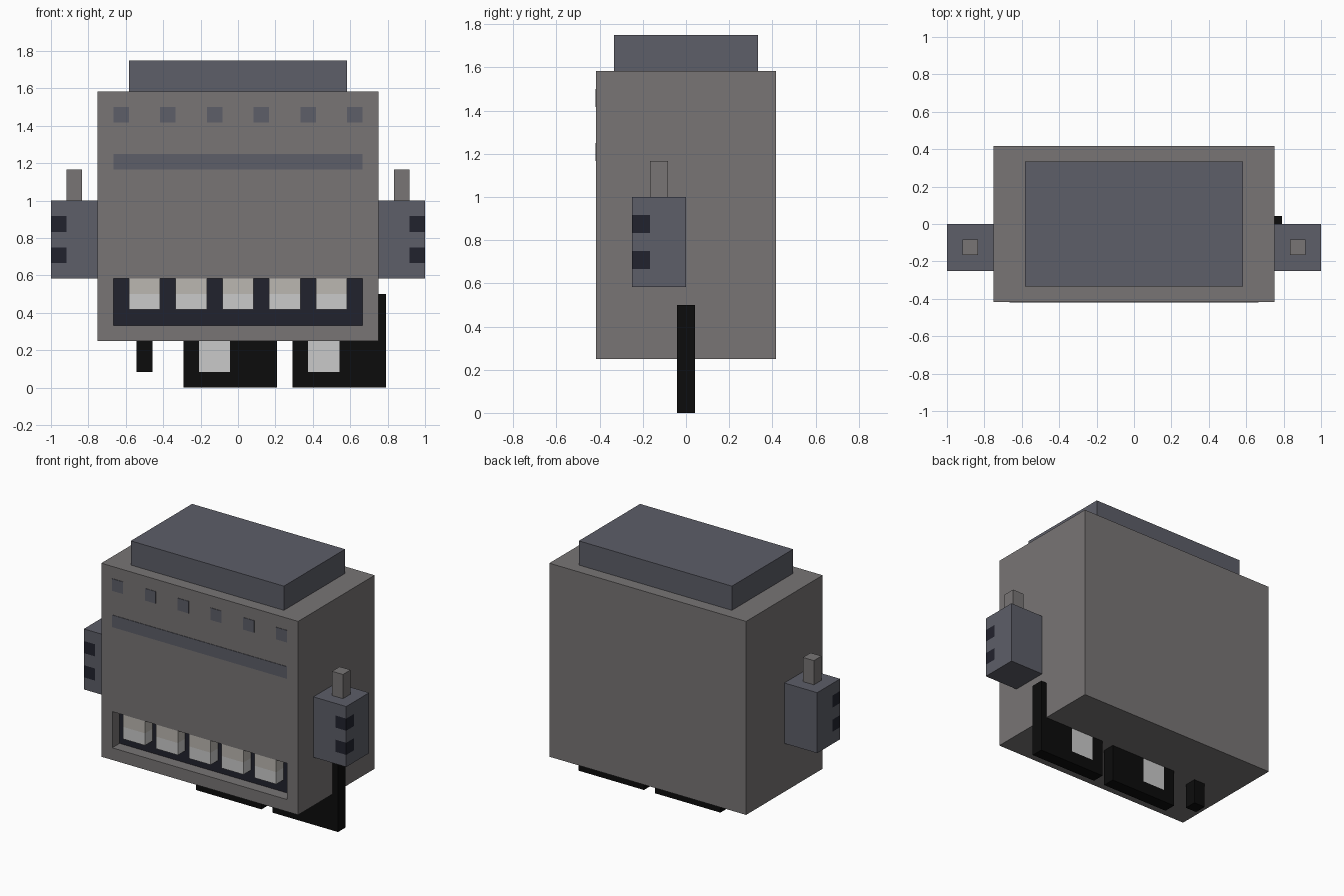
import bpy, bmesh
from mathutils import Vector

if "Cube" in bpy.data.objects:
    bpy.data.objects.remove(bpy.data.objects["Cube"])

U = 1 / 12  # the model sits on a grid of 24 cells across


def srgb(c):
    c /= 255
    return c / 12.92 if c <= 0.04045 else ((c + 0.055) / 1.055) ** 2.4


def material(name, r, g, b):
    m = bpy.data.materials.new(name)
    m.diffuse_color = (srgb(r), srgb(g), srgb(b), 1)
    m.use_nodes = True
    m.node_tree.nodes["Principled BSDF"].inputs["Base Color"].default_value = m.diffuse_color
    return m


grey = material("warm_grey", 120, 117, 117)
slate = material("slate", 93, 94, 104)
navy = material("dark_navy", 33, 34, 45)
black = material("black", 12, 12, 12)
light = material("light_grey", 202, 202, 202)
beige = material("beige_grey", 187, 183, 177)


def box(name, x, y, z, mats, cuts=(), rule=None):
    """Box from (min, max) ranges in cells; cuts are (axis, cell) planes;
    rule(face centre in cells) picks the material index."""
    bm = bmesh.new()
    bmesh.ops.create_cube(bm, size=1)
    for v in bm.verts:
        v.co = [(r[0] + r[1]) / 2 + c * abs(r[1] - r[0]) for c, r in zip(v.co, (x, y, z))]
    for axis, at in cuts:
        co, no = Vector(), Vector()
        co[axis], no[axis] = at, 1
        bmesh.ops.bisect_plane(bm, geom=bm.verts[:] + bm.edges[:] + bm.faces[:],
                               plane_co=co, plane_no=no)
    if rule:
        for f in bm.faces:
            f.material_index = int(rule(f.calc_center_median()))
    bmesh.ops.scale(bm, vec=(U, U, U), verts=bm.verts)
    me = bpy.data.meshes.new(name)
    bm.to_mesh(me)
    bm.free()
    for m in mats:
        me.materials.append(m)
    ob = bpy.data.objects.new(name, me)
    bpy.context.collection.objects.link(ob)
    return ob


# Body with a shallow mouth recess cut into the front
body = box("body", (-9, 9), (-5, 5), (3, 19), [grey])
cutter = box("mouth_cutter", (-8, 8), (-6, -4), (4, 7), [grey])
cutter.hide_render = True
mod = body.modifiers.new("mouth", 'BOOLEAN')
mod.operation, mod.solver, mod.object = 'DIFFERENCE', 'EXACT', cutter
bpy.context.view_layer.objects.active = body
bpy.ops.object.modifier_apply(modifier=mod.name)
bpy.data.objects.remove(cutter)

# Lid
box("lid", (-7, 7), (-4, 4), (19, 21), [slate])

# Mouth lining and two-tone teeth
box("mouth_back", (-8, 8), (-4.04, -4), (4, 7), [navy])
for i in range(5):
    x = -7 + 3 * i
    box(f"tooth_{i + 1}", (x, x + 2), (-5, -4), (5, 7), [light, beige],
        [(2, 6)], lambda c: c.z > 6)

# Painted front details
box("front_stripe", (-8, 8), (-5.04, -5), (14, 15), [slate])
for i, x in enumerate((-8, -5, -2, 1, 4, 7)):
    box(f"front_mark_{i + 1}", (x, x + 1), (-5.04, -5), (17, 18), [slate])


# Side boxes with dark corner slots, and a peg on each
def slot(c):
    return abs(c.x) > 11 and c.y < -2 and (8 < c.z < 9 or 10 < c.z < 11)


for side, s in (("left", -1), ("right", 1)):
    box(f"{side}_side_box", (9 * s, 12 * s), (-3, 0), (7, 12), [slate, navy],
        [(0, 11 * s), (1, -2)] + [(2, z) for z in (8, 9, 10, 11)], slot)
    box(f"{side}_peg", (10 * s, 11 * s), (-2, -1), (12, 14), [grey])

# Thin plates underneath, two of them with a light panel
Y = (-0.5, 0.5)
box("small_prong", (-6.5, -5.5), Y, (1, 3), [black])
for name, x0, x1 in (("middle_plate", -3.5, 2.5), ("right_plate", 3.5, 8.5)):
    box(name, (x0, x1), Y, (0, 3), [black, light],
        [(0, x0 + 1), (0, x0 + 3), (2, 1)],
        lambda c, a=x0: a + 1 < c.x < a + 3 and c.z > 1)
box("right_post", (8.5, 9.5), Y, (0, 6), [black])
